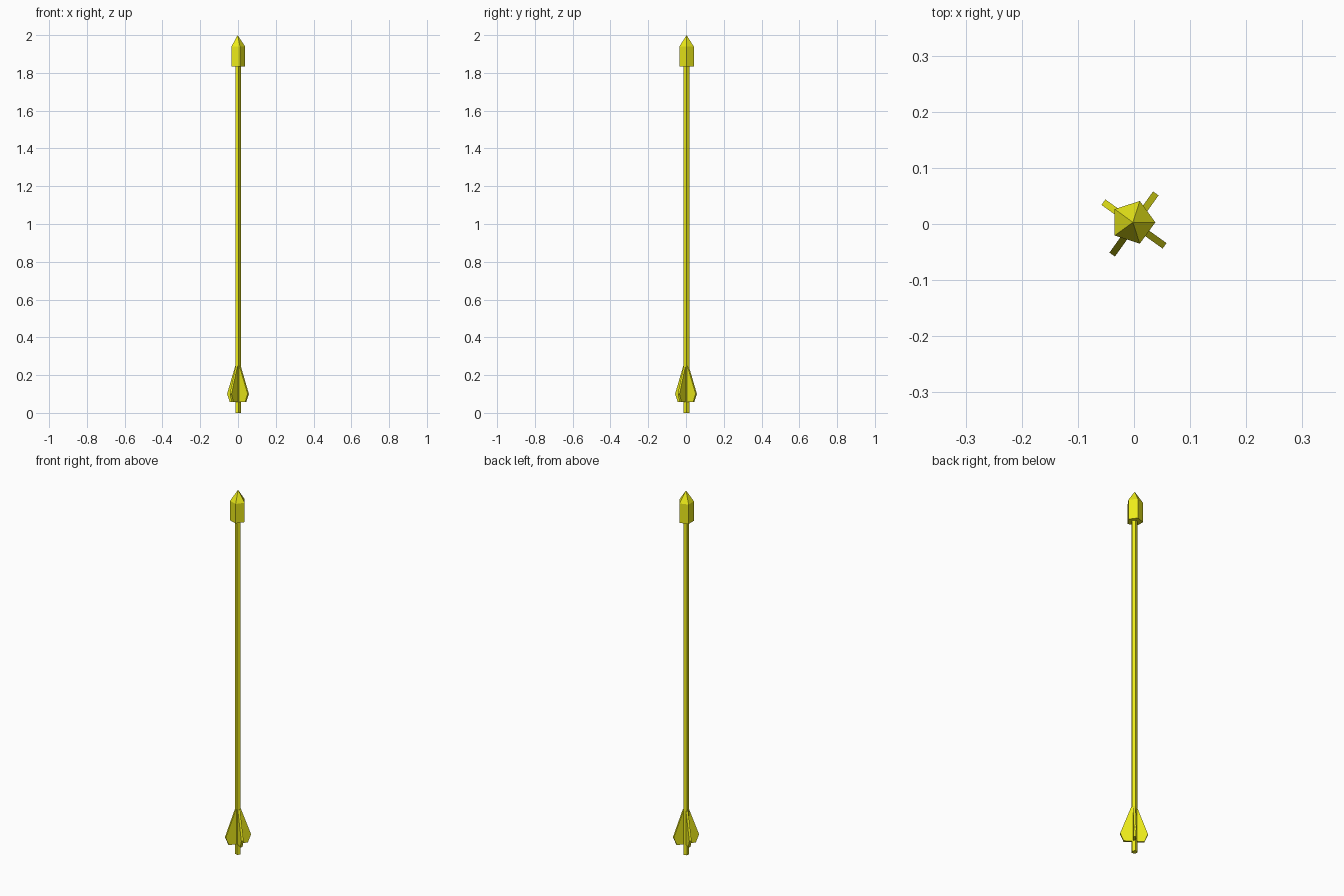
import bpy, bmesh
from math import cos, sin, radians, tau

if "Cube" in bpy.data.objects:
    bpy.data.objects.remove(bpy.data.objects["Cube"])

mat = bpy.data.materials.new("yellow")
mat.diffuse_color = (0.84, 0.83, 0.01, 1)
mat.use_nodes = True
mat.node_tree.nodes["Principled BSDF"].inputs["Base Color"].default_value = mat.diffuse_color


def finish(name, bm):
    bmesh.ops.recalc_face_normals(bm, faces=bm.faces)
    me = bpy.data.meshes.new(name)
    bm.to_mesh(me)
    bm.free()
    me.materials.append(mat)
    ob = bpy.data.objects.new(name, me)
    bpy.context.collection.objects.link(ob)
    return ob


def prism(name, center, radius, z0, z1, tip=None, sides=5):
    """Five-sided prism, closed by a flat cap or a pointed tip."""
    cx, cy = center
    bm = bmesh.new()
    rings = [[bm.verts.new((cx + radius * cos(tau * i / sides),
                            cy + radius * sin(tau * i / sides), z))
              for i in range(sides)] for z in (z0, z1)]
    low, high = rings
    bm.faces.new(low)
    apex = bm.verts.new((cx, cy, tip)) if tip else None
    if not tip:
        bm.faces.new(high)
    for i in range(sides):
        j = (i + 1) % sides
        bm.faces.new((low[i], low[j], high[j], high[i]))
        if tip:
            bm.faces.new((high[i], high[j], apex))
    return finish(name, bm)


def fin(name, angle, thickness=0.012):
    """Flat vane profile in (radius, z), extruded to its thickness."""
    profile = [(0.005, 0.058), (0.05, 0.058), (0.067, 0.10),
               (0.014, 0.247), (0.005, 0.247)]
    bm = bmesh.new()
    face = bm.faces.new([bm.verts.new((r, -thickness / 2, z)) for r, z in profile])
    ext = bmesh.ops.extrude_face_region(bm, geom=[face])
    moved = [v for v in ext["geom"] if isinstance(v, bmesh.types.BMVert)]
    bmesh.ops.translate(bm, verts=moved, vec=(0, thickness, 0))
    ob = finish(name, bm)
    ob.rotation_euler.z = radians(angle)
    return ob


# Shaft and pointed head
prism("shaft", (-0.001, 0.002), 0.016, 0.0, 1.85)
prism("arrow_head", (-0.002, 0.003), 0.040, 1.833, 1.94, tip=2.0)

# Four fletching vanes
for k in range(4):
    fin(f"tail_fin_{k + 1}", 54.5 + 90 * k)
